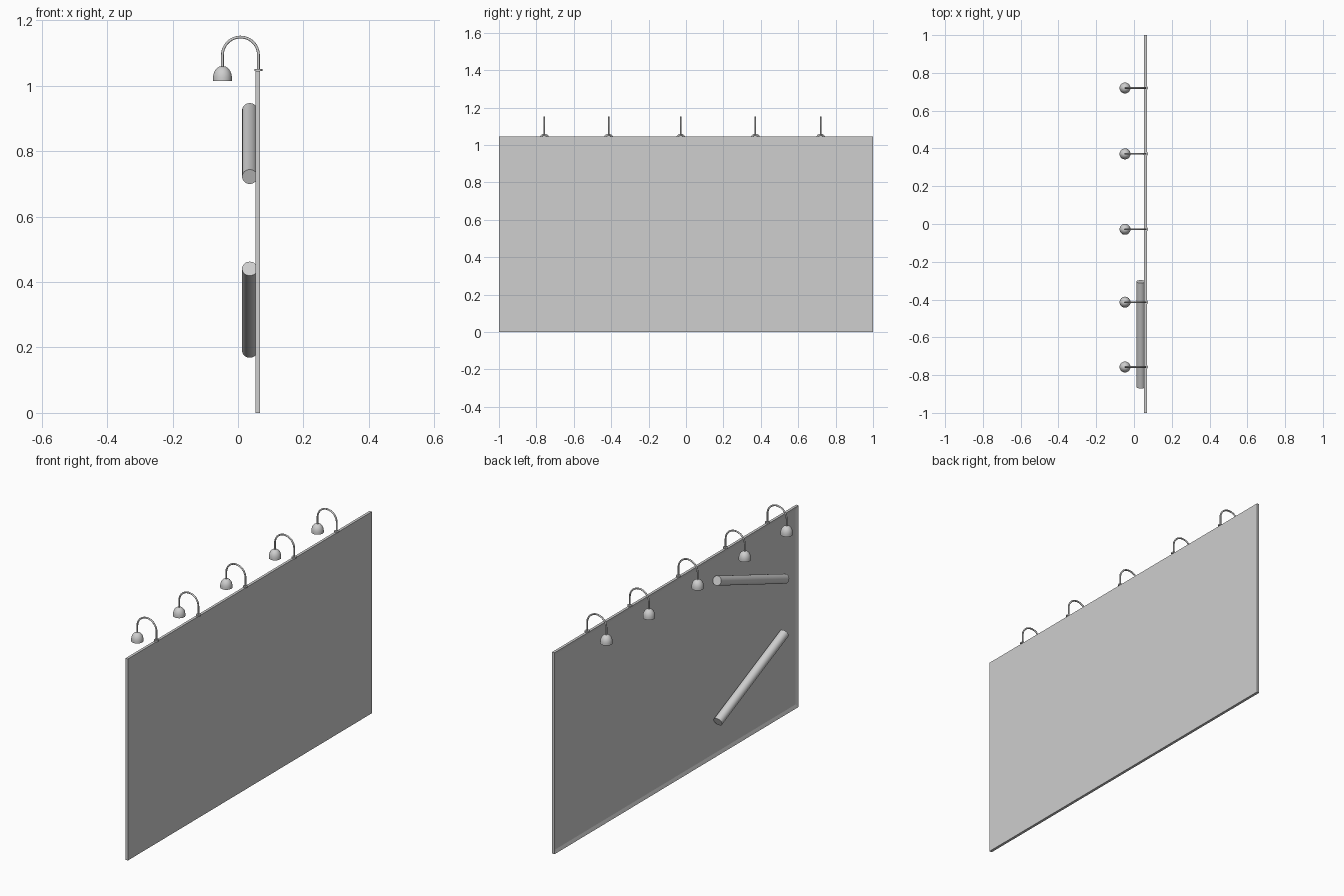
import bpy, bmesh, math
from mathutils import Vector

cube = bpy.data.objects.get("Cube")
if cube:
    bpy.data.objects.remove(cube, do_unlink=True)

grey = bpy.data.materials.new("light_grey")
grey.use_nodes = True
COLOUR = (0.62, 0.62, 0.62, 1)
grey.diffuse_color = COLOUR
grey.node_tree.nodes["Principled BSDF"].inputs["Base Color"].default_value = COLOUR


def finish(name, bm, smooth=True):
    """Turn a bmesh into a named, coloured object."""
    bmesh.ops.recalc_face_normals(bm, faces=bm.faces)
    mesh = bpy.data.meshes.new(name)
    bm.to_mesh(mesh)
    bm.free()
    mesh.materials.append(grey)
    obj = bpy.data.objects.new(name, mesh)
    bpy.context.collection.objects.link(obj)
    if smooth:
        bpy.ops.object.select_all(action='DESELECT')
        obj.select_set(True)
        bpy.context.view_layer.objects.active = obj
        bpy.ops.object.shade_smooth_by_angle(angle=math.radians(40))
    return obj


def rod(name, start, end, radius, sides=32):
    """Closed cylinder between two points."""
    start, end = Vector(start), Vector(end)
    axis = end - start
    bm = bmesh.new()
    bmesh.ops.create_cone(bm, cap_ends=True, segments=sides, radius1=radius,
                          radius2=radius, depth=axis.length)
    turn = axis.to_track_quat('Z', 'Y').to_matrix()
    bmesh.ops.rotate(bm, verts=bm.verts, matrix=turn)
    bmesh.ops.translate(bm, verts=bm.verts, vec=(start + end) / 2)
    return finish(name, bm)


def lathe(name, profile, centre, sides=32):
    """Spin a radius/height profile around a vertical axis."""
    bm = bmesh.new()
    verts = [bm.verts.new((r, 0, z)) for r, z in profile]
    edges = [bm.edges.new(pair) for pair in zip(verts, verts[1:])]
    bmesh.ops.spin(bm, geom=verts + edges, axis=(0, 0, 1), cent=(0, 0, 0),
                   angle=math.tau, steps=sides)
    bmesh.ops.remove_doubles(bm, verts=bm.verts, dist=1e-5)
    bmesh.ops.translate(bm, verts=bm.verts, vec=centre)
    return finish(name, bm)


def pipe(name, path, radius, sides=12):
    """Round pipe along a path lying in the xz plane."""
    bm = bmesh.new()
    rings = []
    for i, p in enumerate(path):
        tangent = (path[min(i + 1, len(path) - 1)] - path[max(i - 1, 0)]).normalized()
        side = Vector((0, 1, 0))
        out = tangent.cross(side)
        angles = [math.tau * k / sides for k in range(sides)]
        rings.append([bm.verts.new(p + radius * (math.cos(a) * side + math.sin(a) * out))
                      for a in angles])
    for a, b in zip(rings, rings[1:]):
        for k in range(sides):
            n = (k + 1) % sides
            bm.faces.new((a[k], a[n], b[n], b[k]))
    bm.faces.new(rings[0])
    bm.faces.new(rings[-1])
    return finish(name, bm)


# Panel with a shallow recess inside a raised rim on the lamp side
HEIGHT, PANEL_X, THICK = 1.045, 0.061, 0.014
bm = bmesh.new()
bmesh.ops.create_cube(bm, size=1)
bmesh.ops.scale(bm, verts=bm.verts, vec=(THICK, 2, HEIGHT))
bmesh.ops.translate(bm, verts=bm.verts, vec=(PANEL_X, 0, HEIGHT / 2))
bm.normal_update()
lamp_side = [f for f in bm.faces if f.normal.x < -0.9]
bmesh.ops.inset_region(bm, faces=lamp_side, thickness=0.025)
bmesh.ops.translate(bm, verts=lamp_side[0].verts, vec=(0.006, 0, 0))
finish("panel", bm, smooth=False)

# Two slanted tubes lying against the recess
rod("upper_tube", (0.036, -0.863, 0.722), (0.036, -0.305, 0.925), 0.0235)
rod("lower_tube", (0.036, -0.857, 0.441), (0.036, -0.313, 0.19), 0.0235)

# Gooseneck lamps along the top edge
ARM_X, BEND, BEND_Z = 0.0625, 0.055, 1.094
SHADE_X = ARM_X - 2 * BEND
shade = [(0, 1.015), (0.029, 1.015), (0.029, 1.026), (0.0275, 1.036),
         (0.0235, 1.046), (0.017, 1.054), (0.009, 1.059), (0, 1.06)]
arc = [Vector((ARM_X - BEND + BEND * math.cos(math.pi * i / 24), 0,
               BEND_Z + BEND * math.sin(math.pi * i / 24))) for i in range(25)]
arm = [Vector((ARM_X, 0, HEIGHT))] + arc + [Vector((SHADE_X, 0, 1.055))]

for i, y in enumerate((-0.757, -0.414, -0.028, 0.371, 0.72), 1):
    shift = Vector((0, y, 0))
    rod(f"lamp_base_{i}", (ARM_X, y, HEIGHT), (ARM_X, y, HEIGHT + 0.006), 0.012, 24)
    pipe(f"lamp_arm_{i}", [p + shift for p in arm], 0.0042)
    lathe(f"lamp_shade_{i}", shade, (SHADE_X, y, 0))
